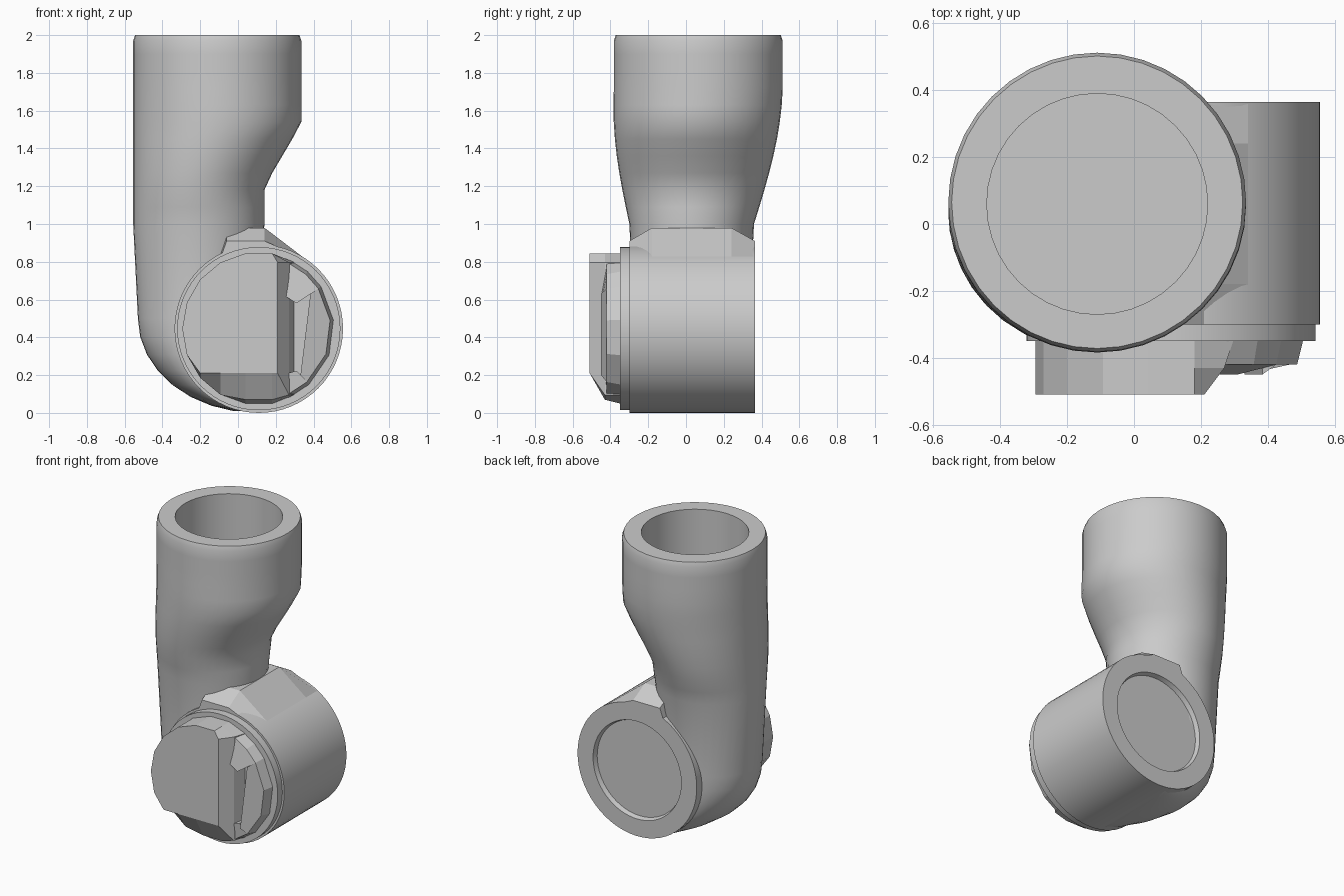
import bpy, bmesh, math

if "Cube" in bpy.data.objects:
    bpy.data.objects.remove(bpy.data.objects["Cube"])

grey = bpy.data.materials.new("plain grey")
grey.use_nodes = True
grey.diffuse_color = (0.6, 0.6, 0.6, 1)
grey.node_tree.nodes["Principled BSDF"].inputs["Base Color"].default_value = grey.diffuse_color

# Shared measurements of the drum, whose axis runs from front to back
AXIS_X = 0.11
RADIUS = 0.446
FRONT, BACK = -0.3, 0.365
RIM = FRONT - 0.05
FACE = -0.51


def skin(name, rings, smooth_angle=None):
    """Bridge closed rings of equal length, cap both ends and tidy the mesh."""
    bm = bmesh.new()
    loops = [[bm.verts.new(point) for point in ring] for ring in rings]
    count = len(loops[0])
    for near, far in zip(loops, loops[1:]):
        for i in range(count):
            j = (i + 1) % count
            bm.faces.new((near[i], near[j], far[j], far[i]))
    bm.faces.new(reversed(loops[0]))
    bm.faces.new(loops[-1])
    bmesh.ops.remove_doubles(bm, verts=bm.verts, dist=0.001)
    bmesh.ops.recalc_face_normals(bm, faces=bm.faces)
    mesh = bpy.data.meshes.new(name)
    bm.to_mesh(mesh)
    bm.free()
    mesh.materials.append(grey)
    part = bpy.data.objects.new(name, mesh)
    bpy.context.collection.objects.link(part)
    if smooth_angle:
        bpy.ops.object.select_all(action="DESELECT")
        part.select_set(True)
        bpy.context.view_layer.objects.active = part
        bpy.ops.object.shade_smooth_by_angle(angle=math.radians(smooth_angle))


def turns(count):
    return [math.tau * i / count for i in range(count)]


def oval(z, left, right, middle, depth):
    """Horizontal oval between two x limits, with a half depth along y."""
    centre, width = (left + right) / 2, (right - left) / 2
    return [(centre + width * math.cos(t), middle + depth * math.sin(t), z) for t in turns(40)]


def on_drum(angle, radius, y):
    """Point around the drum axis."""
    return (AXIS_X + radius * math.cos(angle), y, RADIUS + radius * math.sin(angle))


def disc(y, radius, count=64):
    return [on_drum(t, radius, y) for t in turns(count)]


def ramp(value, start, end):
    return min(max((value - start) / (end - start), 0), 1)


def neck_ring(z):
    """Straight on the left, flaring upward on the right and in depth."""
    swell = ramp(z, 1, 1.7)
    right = 0.14 + 0.195 * ramp(z, 1.2, 1.53)
    depth = 0.33 + 0.117 * math.sin(swell * math.pi / 2)
    return oval(z, -0.555, right, 0.03 + 0.035 * swell, depth)


# Elbow: a quarter round that sweeps from under the drum up to the neck
elbow = []
for step in range(1, 9):
    bend = math.pi / 2 * step / 8
    sweep = 0.63 * math.sin(bend)
    elbow.append(oval((1 - math.cos(bend)) / 2, 0.1 - sweep, 0.1, 0.03, 0.305))

# Neck with a narrow bevel at the lip and a deep round bore
neck = [neck_ring(1 + 0.09 * step) for step in range(11)] + [neck_ring(1.97)]
lip = oval(2, -0.545, 0.325, 0.065, 0.437)
bore = [oval(z, -0.44, 0.22, 0.06, 0.33) for z in (2, 1.45)]
skin("hollow_neck", elbow + neck + [lip] + bore, 40)

# Drum with a shallow recess in its back and a stepped rim in front
recess = [disc(BACK - 0.03, 0.32), disc(BACK, 0.33)]
barrel = [disc(BACK, RADIUS), disc(FRONT, RADIUS)]
rim = [disc(FRONT, 0.432), disc(RIM, 0.432)]
skin("drum", recess + barrel + rim, 30)


# Web filling the corner between neck and drum, lower towards both ends
def web(y, peak):
    corner = [(-0.1, 0.8), (-0.06, peak), (0.14, peak), (0.35, 0.82), (0.3, 0.8)]
    return [(x, y, z) for x, z in corner]


skin("corner_web", [web(FRONT, 0.91), web(-0.18, 0.98), web(0.24, 0.98), web(BACK, 0.91)])


def plate(y, right, bottom):
    """Round plate trimmed straight on its right and bottom sides."""
    return [(min(x, right), y, max(z, bottom)) for x, y, z in disc(y, 0.405, 18)]


# Raised front plate, sloping away at its lower edge
skin("front_plate", [plate(RIM + 0.01, 0.3, 0), plate(-0.43, 0.27, 0.07), plate(FACE, 0.21, 0.21)])


def lug(name, start, end, inner, height):
    """Faceted piece of a ring in front of the rim, lower on its outer side."""
    angles = [math.radians(start + (end - start) * i / 3) for i in range(4)]

    def outline(inner_y, outer_y, shrink):
        outside = [on_drum(t, 0.4 - shrink, outer_y) for t in angles]
        inside = [on_drum(t, inner, inner_y) for t in (angles[-1], angles[0])]
        return outside + inside

    skin(name, [outline(RIM + 0.01, RIM + 0.01, 0), outline(RIM - height, RIM - 0.07, 0.02)])


# Low broken ridges beside the plate
lug("side_ridge", -48, 34, 0.33, 0.1)
lug("upper_lug", 34, 80, 0.24, 0.1)
lug("lower_lug", -100, -48, 0.3, 0.08)
